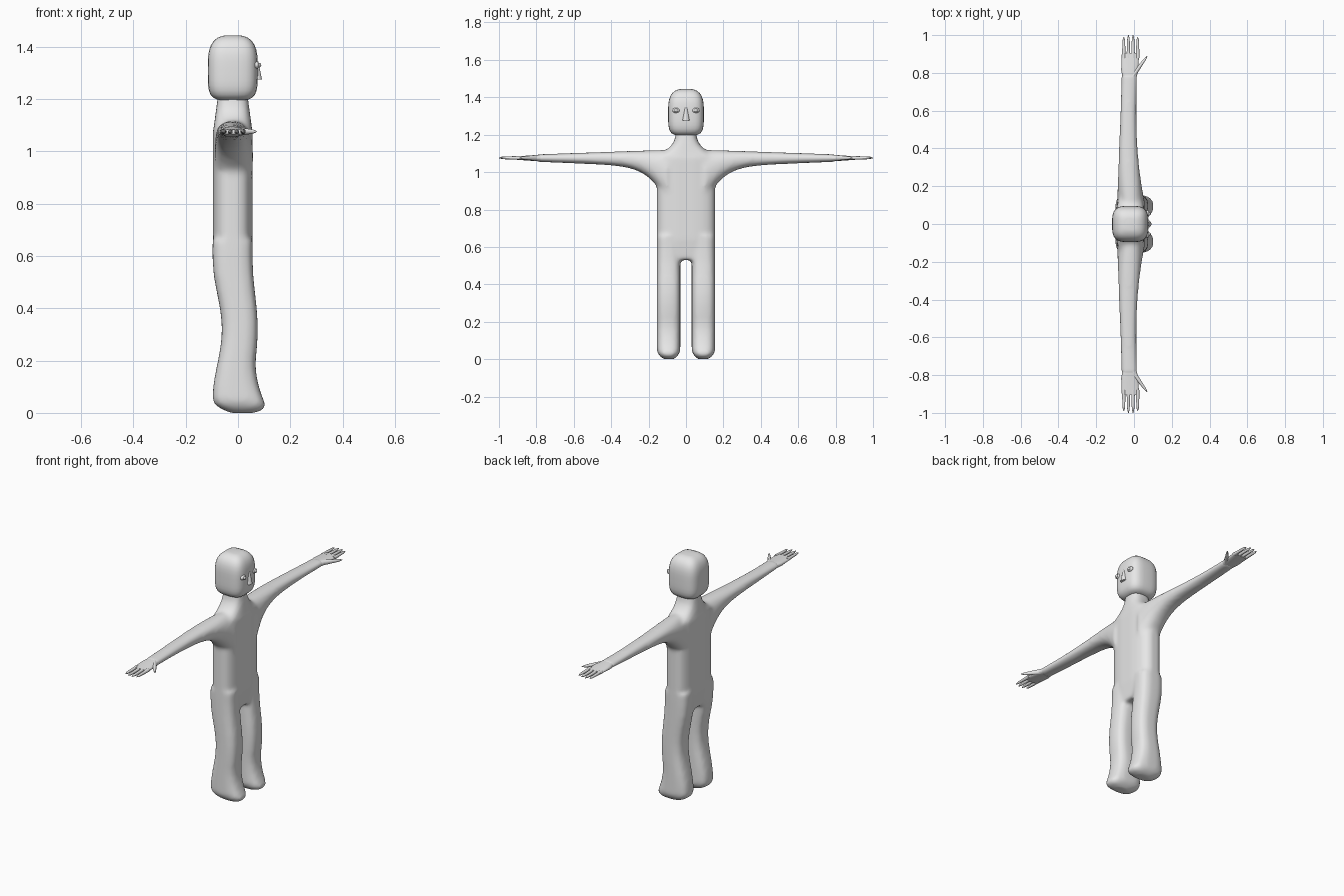
import bpy, bmesh, math
from mathutils import Matrix, Vector

cube = bpy.data.objects.get("Cube")
if cube:
    bpy.data.objects.remove(cube)

shade = (0.8, 0.8, 0.8, 1)
grey = bpy.data.materials.new("plain grey")
grey.use_nodes = True
grey.diffuse_color = shade
grey.node_tree.nodes["Principled BSDF"].inputs["Base Color"].default_value = shade


def steps(count):
    return [i / count for i in range(count + 1)]


def superellipse(angle, power):
    c, s = math.cos(angle), math.sin(angle)
    return (math.copysign(abs(c) ** (2 / power), c),
            math.copysign(abs(s) ** (2 / power), s))


def loft(bm, axis, section, params, side=1, power=3, sides=20):
    """Closed skin; section(t) gives position, centre x, half x, other centre, other half."""
    loops = []
    for t in params:
        pos, centre, half, other, other_half = section(t)
        loop = []
        for i in range(sides):
            u, w = superellipse(math.tau * (i + 0.5) / sides, power)
            x, v = centre + u * half, other + w * other_half
            co = (x, v * side, pos) if axis == "Z" else (x, pos * side, v)
            loop.append(bm.verts.new(co))
        loops.append(loop)
    for low, high in zip(loops, loops[1:]):
        for i in range(sides):
            j = (i + 1) % sides
            bm.faces.new((low[i], low[j], high[j], high[i]))
    bm.faces.new(loops[0])
    bm.faces.new(loops[-1])


def finish(bm, name):
    bmesh.ops.recalc_face_normals(bm, faces=bm.faces)
    mesh = bpy.data.meshes.new(name)
    bm.to_mesh(mesh)
    bm.free()
    mesh.materials.append(grey)
    part = bpy.data.objects.new(name, mesh)
    bpy.context.collection.objects.link(part)
    bpy.ops.object.select_all(action="DESELECT")
    part.select_set(True)
    bpy.context.view_layer.objects.active = part
    bpy.ops.object.shade_smooth_by_angle(angle=math.radians(60))
    return part


def trunk(t):
    # Straight-sided block from crotch to shoulders, narrower at the crotch
    tuck = 0.02 * (1 - min(1, t * 5))
    return 0.53 + 0.55 * t, -0.02, 0.077 - tuck / 2, 0, 0.156 - tuck


def neck(t):
    # Shoulder slope curving up into the neck
    flare = 1 - t
    return 1.08 + 0.15 * t, -0.02, 0.055 + 0.02 * flare, 0, 0.055 + 0.12 * flare ** 3


def leg(t):
    # Knee bends forward, foot swells to the toe, sole is rounded off
    z = 0.66 * t * t
    bend = math.sin(math.pi * min(1, max(0, (z - 0.05) / 0.54))) ** 2
    foot = max(0, 1 - z * 5) ** 1.5
    sole = max(0, 1 - z * 20) ** 2
    back = -0.098 + 0.036 * bend + 0.07 * sole
    front = 0.056 + 0.02 * bend + 0.065 * foot - 0.06 * sole ** 2
    return z, (front + back) / 2, (front - back) / 2, 0.093, 0.063 - 0.035 * sole


def arm(t):
    # Deep at the armpit, then an even taper to the wrist
    rest = 1 - t
    top = 1.12 - 0.025 * t
    bottom = 1.025 + 0.03 * t - 0.2 * rest ** 8
    back = -0.09 + 0.024 * t
    front = 0.01 + 0.05 * rest ** 3 + 0.01 * t ** 4
    return (0.1 + 0.7 * t, (front + back) / 2, (front - back) / 2,
            (top + bottom) / 2, (top - bottom) / 2)


def palm(t):
    return 0.77 + 0.135 * t, -0.024 + 0.005 * t, 0.036 + 0.01 * min(1, 3 * t), 1.075, 0.019 - 0.01 * t


def digit(start, end, radius, tip_radius):
    # Tapered finger with a rounded tip
    def section(t):
        x, y = start.lerp(end, t)
        r = (radius + (tip_radius - radius) * t) * math.sqrt(1.1 - t ** 12)
        return y, x, r, 1.076, r
    return section


def skull(t):
    # Rounded block: domed top, squarer jaw
    u = -0.99 * math.cos(math.pi * t)
    power = 3 if u > 0 else 4.5
    half = 0.096 * (1 - abs(u) ** power) ** (1 / power)
    return 1.32 + 0.125 * u, -0.02, half, 0, half


# Body: torso with neck, legs and arms fused into one skin
bm = bmesh.new()
loft(bm, "Z", trunk, steps(10))
loft(bm, "Z", neck, steps(8))
for side in (1, -1):
    loft(bm, "Z", leg, steps(18), side)
    loft(bm, "Y", arm, steps(20), side, power=2.3)
body = finish(bm, "body")
fuse = body.modifiers.new("fuse", "REMESH")
fuse.mode = "VOXEL"
fuse.voxel_size = 0.011
fuse.use_smooth_shade = True
relax = body.modifiers.new("relax", "SMOOTH")
relax.factor = 0.5
relax.iterations = 8

# Hands: palm, four fingers and a thumb
for side, label in ((1, "left"), (-1, "right")):
    bm = bmesh.new()
    loft(bm, "Y", palm, steps(6), side, power=2.5)
    for i in range(4):
        x = -0.054 + 0.0245 * i
        tip = 1 if i in (1, 2) else 0.99
        finger = digit(Vector((x, 0.88)), Vector((x, tip)), 0.01, 0.006)
        loft(bm, "Y", finger, steps(8), side, power=2, sides=10)
    thumb = digit(Vector((-0.01, 0.78)), Vector((0.07, 0.89)), 0.017, 0.006)
    loft(bm, "Y", thumb, steps(8), side, power=2, sides=10)
    finish(bm, label + "_hand")

# Head
bm = bmesh.new()
loft(bm, "Z", skull, steps(16), power=3.4, sides=28)
finish(bm, "head")

# Nose: wedge that widens to the nostrils
bm = bmesh.new()
bmesh.ops.create_cone(bm, cap_ends=True, segments=14, radius1=0.02, radius2=0.006,
                      depth=0.07, matrix=Matrix.Translation((0.072, 0, 1.31)))
finish(bm, "nose")

# Eyes: flattened lid with a small ball in front
for side, label in ((1, "left"), (-1, "right")):
    for part, x, size in (("eyelid", 0.07, (0.012, 0.02, 0.014)),
                          ("eyeball", 0.08, (0.009, 0.009, 0.009))):
        bm = bmesh.new()
        place = Matrix.Translation((x, 0.053 * side, 1.33)) @ Matrix.Diagonal((*size, 1))
        bmesh.ops.create_uvsphere(bm, u_segments=16, v_segments=10, radius=1, matrix=place)
        finish(bm, label + "_" + part)
